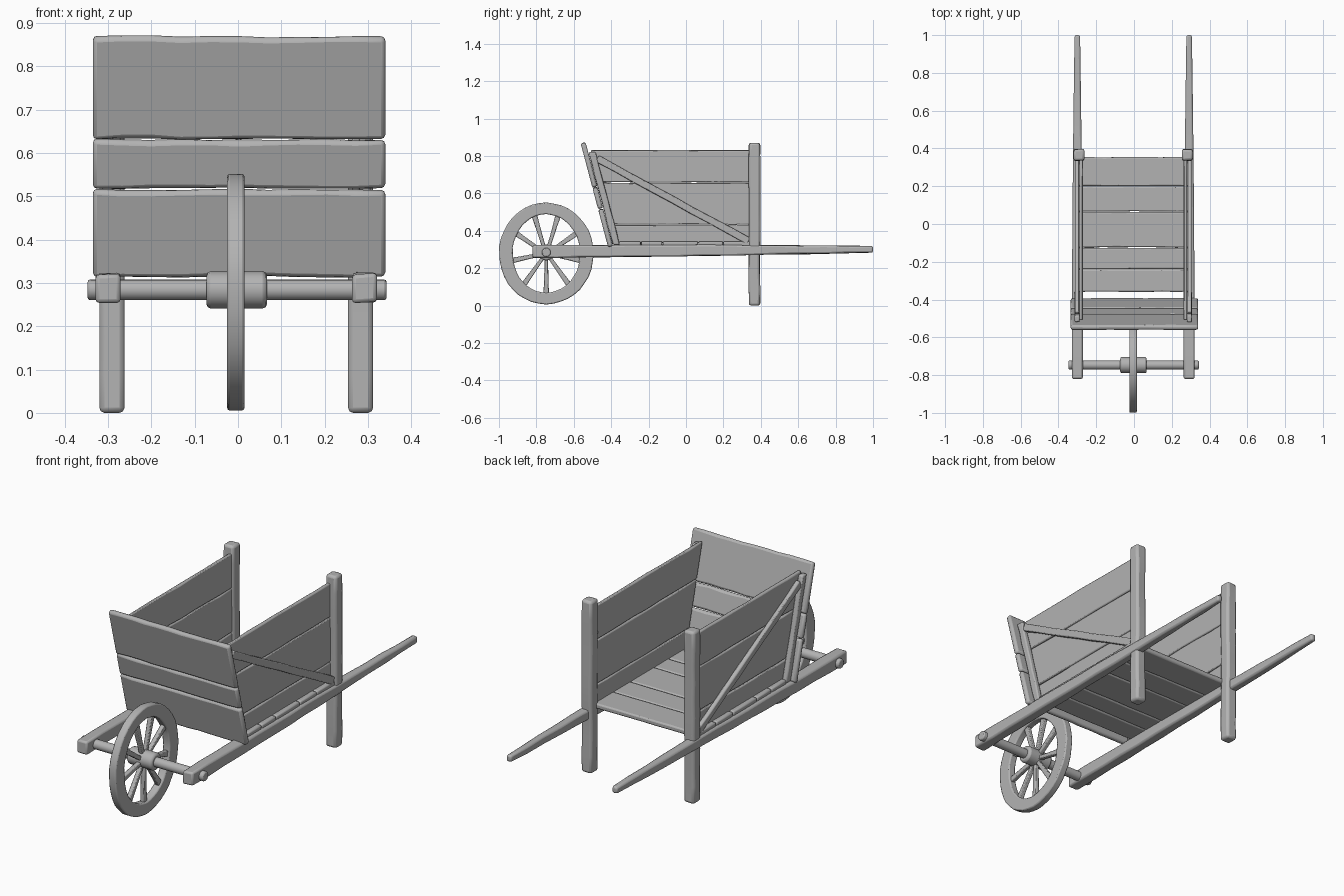
import bpy, bmesh, math, random
from mathutils import Vector as V

random.seed(4)
if "Cube" in bpy.data.objects:
    bpy.data.objects.remove(bpy.data.objects["Cube"])

wood = bpy.data.materials.new("grey_wood")
wood.use_nodes = True
GREY = (0.45, 0.45, 0.45, 1)
wood.diffuse_color = GREY
wood.node_tree.nodes["Principled BSDF"].inputs["Base Color"].default_value = GREY


def finish(name, bm, bevel):
    """Turn a bmesh into a softly bevelled, smooth wooden part."""
    bmesh.ops.recalc_face_normals(bm, faces=bm.faces)
    mesh = bpy.data.meshes.new(name)
    bm.to_mesh(mesh)
    bm.free()
    mesh.materials.append(wood)
    ob = bpy.data.objects.new(name, mesh)
    bpy.context.collection.objects.link(ob)
    if bevel:
        mod = ob.modifiers.new("worn_edges", 'BEVEL')
        mod.width, mod.segments = bevel, 2
        mod.limit_method, mod.angle_limit = 'ANGLE', math.radians(40)
    bpy.ops.object.select_all(action='DESELECT')
    ob.select_set(True)
    bpy.context.view_layer.objects.active = ob
    bpy.ops.object.shade_smooth_by_angle(angle=math.radians(35))
    return ob


def loft(rings, closed=False):
    """Skin matching rings of points, capped unless closed on itself."""
    bm = bmesh.new()
    rows = [[bm.verts.new(p) for p in ring] for ring in rings]
    n = len(rows[0])
    pairs = list(zip(rows, rows[1:])) + ([(rows[-1], rows[0])] if closed else [])
    for a, b in pairs:
        for k in range(n):
            bm.faces.new((a[k], a[(k + 1) % n], b[(k + 1) % n], b[k]))
    if not closed:
        bm.faces.new(rows[0])
        bm.faces.new(rows[-1])
    return bm


def beam(name, p0, p1, wide, thick, end=(1, 1), skew=(0, 0, 0), bevel=0.008,
         wear=0.0025, steps=8):
    """Hand-cut timber from p0 to p1 with full width and thickness vectors."""
    p0, p1, wide, thick, skew = map(V, (p0, p1, wide, thick, skew))
    rings = []
    for i in range(steps + 1):
        t = i / steps
        w = wide * (1 + (end[0] - 1) * t * t)
        h = thick * (1 + (end[1] - 1) * t * t)
        ring = []
        for a, b in ((-.5, -.5), (.5, -.5), (.5, .5), (-.5, .5)):
            rough = wide.normalized() * random.uniform(-wear, wear)
            ring.append(p0.lerp(p1, t) + w * a + h * b + skew * a * (1 - t) + rough)
        rings.append(ring)
    return finish(name, loft(rings), bevel)


def rod(name, x0, x1, radius, y, z, bevel=0.006, sides=16):
    """Round bar lying along x."""
    angles = [math.tau * k / sides for k in range(sides)]
    rings = [[(x, y + radius * math.cos(a), z + radius * math.sin(a)) for a in angles]
             for x in (x0, x1)]
    return finish(name, loft(rings), bevel)


MID = -0.004          # sideways centre of the frame
SLOPE = -0.264        # lean of the front wall, y per z
AXLE_Y, AXLE_Z = -0.747, 0.278

# Rails, legs, side walls and bracing, on both sides
for side, s in (("right", -1), ("left", 1)):
    x = MID + s * 0.296
    beam(f"{side}_rail_handle", (x, -0.82, 0.288), (x, 1.0, 0.301),
         (0, 0, 0.066), (0.058, 0, 0), end=(0.52, 0.5), bevel=0.009, steps=14)
    x = MID + s * 0.287
    beam(f"{side}_leg_post", (x, 0.366, 0), (x, 0.366, 0.87),
         (0, 0.06, 0), (0.058, 0, 0), bevel=0.012, steps=10)

    # Three boards, front ends cut to the lean
    x = MID + s * 0.276
    for label, z0, z1 in (("lower", 0.335, 0.429), ("middle", 0.433, 0.655),
                          ("upper", 0.659, 0.83)):
        zc, h = (z0 + z1) / 2, z1 - z0
        front = -0.51 + SLOPE * (zc - 0.83)
        beam(f"{side}_{label}_side_board", (x, front, zc), (x, 0.345, zc),
             (0, 0, h), (0.018, 0, 0), skew=(0, SLOPE * h, 0), bevel=0.005)

    x = MID + s * 0.297
    beam(f"{side}_corner_batten", (x, -0.372, 0.325), (x, -0.502, 0.82),
         (0, 0.036, 0), (0.026, 0, 0), bevel=0.006)
    beam(f"{side}_diagonal_brace", (x, -0.475, 0.785), (x, 0.335, 0.345),
         (0, 0.017, 0.032), (0.022, 0, 0), bevel=0.005)

# Leaning front wall
lean = V((0, SLOPE, 1))
across = V((0, 1, -SLOPE)).normalized() * 0.027
for label, z0, z1 in (("lower", 0.315, 0.515), ("middle", 0.519, 0.63),
                      ("upper", 0.634, 0.868)):
    zc = (z0 + z1) / 2
    y = -0.55 + SLOPE * (zc - 0.87)
    beam(f"front_{label}_board", (-0.335, y, zc), (0.34, y, zc),
         lean * (z1 - z0), across, bevel=0.01, wear=0.003, steps=10)

# Floor planks laid crosswise
edges = (-0.36, -0.24, -0.125, 0.065, 0.2, 0.355)
for i, (y0, y1) in enumerate(zip(edges, edges[1:])):
    y = (y0 + y1) / 2
    beam(f"floor_plank_{i + 1}", (MID - 0.308, y, 0.33), (MID + 0.308, y, 0.33),
         (0, y1 - y0 - 0.003, 0), (0, 0, 0.026), bevel=0.007, wear=0.0015)

# Axle and hub
rod("axle", -0.347, 0.343, 0.024, AXLE_Y, 0.284)
rod("wheel_hub", -0.073, 0.067, 0.043, AXLE_Y, 0.284, bevel=0.01)

# Wheel rim, slightly taller than long
rim = []
for k in range(40):
    c, s = math.cos(math.tau * k / 40), math.sin(math.tau * k / 40)
    rough = random.uniform(-0.002, 0.002)
    rim.append([(x, AXLE_Y + (ry + rough) * c, AXLE_Z + (rz + rough) * s)
                for x, ry, rz in ((-0.025, 0.18, 0.21), (0.015, 0.18, 0.21),
                                  (0.015, 0.253, 0.272), (-0.025, 0.253, 0.272))])
finish("wheel_rim", loft(rim, closed=True), 0.006)

# Nine spokes widening toward the rim
for k in range(9):
    a = math.radians(110 + 40 * k)
    c, s = math.cos(a), math.sin(a)
    beam(f"spoke_{k + 1}", (-0.005, AXLE_Y + 0.03 * c, AXLE_Z + 0.03 * s),
         (-0.005, AXLE_Y + 0.19 * c, AXLE_Z + 0.22 * s),
         (0, -0.02 * s, 0.02 * c), (0.022, 0, 0), end=(1.5, 1),
         bevel=0.004, wear=0.001, steps=3)
